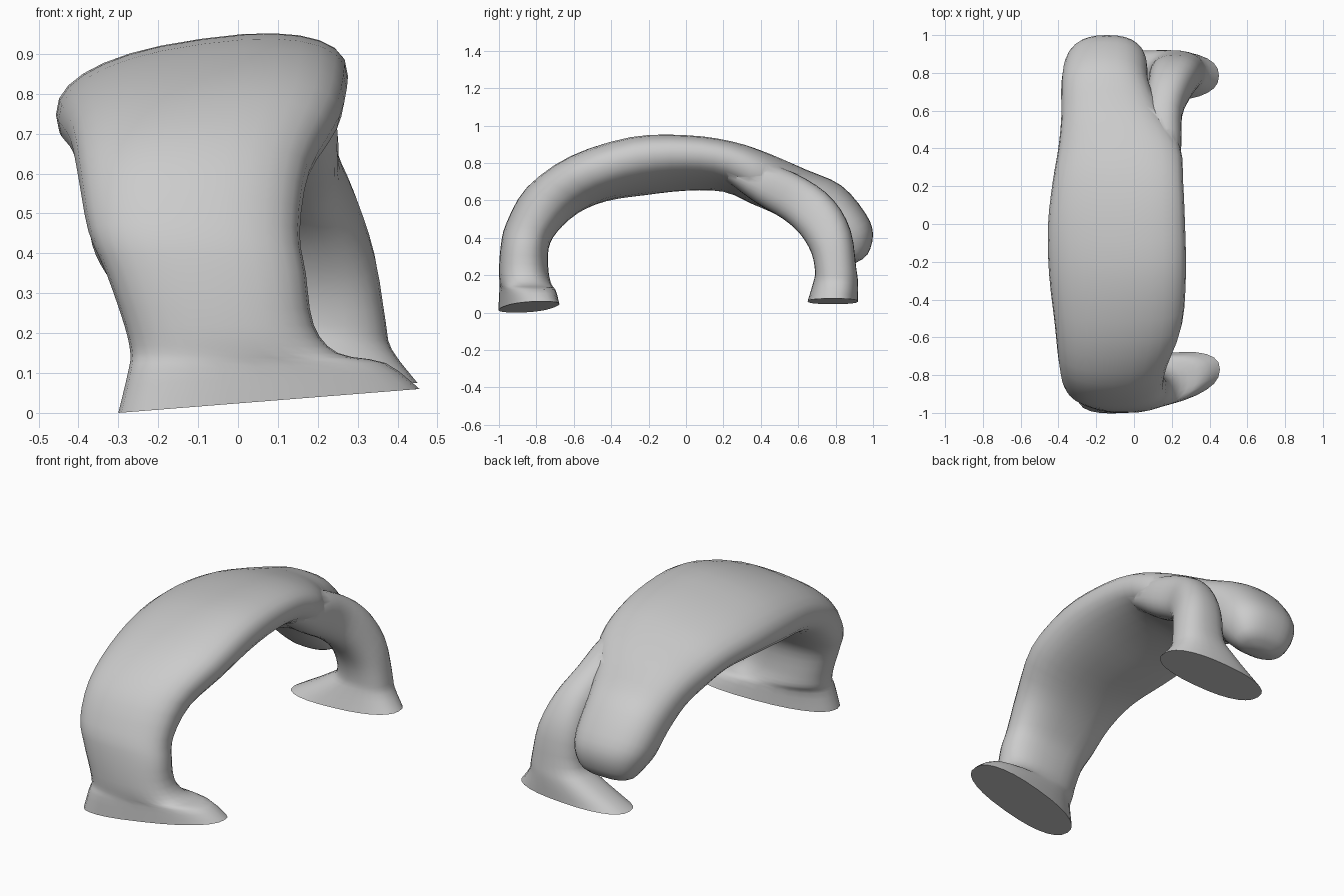
import bpy, bmesh, math

if "Cube" in bpy.data.objects:
    bpy.data.objects.remove(bpy.data.objects["Cube"])

SEGS, STEPS = 28, 3


def spline(p0, p1, p2, p3, t):
    # Catmull-Rom interpolation of whole stations
    return [0.5 * (2 * b + (c - a) * t + (2 * a - 5 * b + 4 * c - d) * t * t
                   + (3 * b - a - 3 * c + d) * t ** 3)
            for a, b, c, d in zip(p0, p1, p2, p3)]


def ring(s, power=0.84):
    # station: x left, x right, outer y/z, inner y/z, z rise and y shift toward +x
    x0, x1, yo, zo, yi, zi, rise, shift = s
    pts = []
    for i in range(SEGS):
        a = 2 * math.pi * i / SEGS
        c, n = math.cos(a), math.sin(a)
        c = math.copysign(abs(c) ** power, c)
        n = math.copysign(abs(n) ** power, n)
        pts.append(((x0 + x1) / 2 + c * (x1 - x0) / 2,
                    (yo + yi) / 2 + n * (yo - yi) / 2 + c * shift,
                    (zo + zi) / 2 + n * (zo - zi) / 2 + c * rise))
    return pts


def loft(name, stations):
    ext = [stations[0]] + stations + [stations[-1]]
    dense = [spline(*ext[i:i + 4], k / STEPS)
             for i in range(len(stations) - 1) for k in range(STEPS)]
    dense.append(stations[-1])
    bm = bmesh.new()
    rings = [[bm.verts.new(p) for p in ring(s)] for s in dense]
    for a, b in zip(rings, rings[1:]):
        for i in range(SEGS):
            j = (i + 1) % SEGS
            bm.faces.new((a[i], a[j], b[j], b[i]))
    bm.faces.new(rings[0])
    bm.faces.new(rings[-1])
    bmesh.ops.recalc_face_normals(bm, faces=bm.faces)
    me = bpy.data.meshes.new(name)
    bm.to_mesh(me)
    bm.free()
    ob = bpy.data.objects.new(name, me)
    bpy.context.collection.objects.link(ob)
    return ob


# Front foot, front leg, arch and the hanging rounded end
body = loft("arch_body", [
    (-.30, .455, -.98, .03, -.70, .03, .03, .07),
    (-.275, .37, -.985, .115, -.71, .115, .01, .05),
    (-.27, .25, -.995, .15, -.72, .15, 0, .015),
    (-.285, .19, -1.0, .22, -.735, .22, 0, 0),
    (-.33, .17, -.99, .36, -.735, .34, 0, 0),
    (-.375, .155, -.96, .48, -.69, .43, 0, 0),
    (-.40, .18, -.85, .67, -.58, .53, .01, 0),
    (-.42, .255, -.62, .83, -.43, .60, .03, 0),
    (-.45, .275, -.30, .925, -.22, .64, .05, 0),
    (-.455, .27, 0, .935, 0, .665, .05, 0),
    (-.43, .26, .25, .905, .20, .655, .04, 0),
    (-.40, .245, .45, .845, .36, .58, .02, 0),
    (-.385, .15, .64, .765, .49, .52, 0, 0),
    (-.385, .08, .83, .68, .63, .44, 0, 0),
    (-.37, .07, .96, .53, .70, .36, 0, 0),
    (-.335, .05, 1.0, .42, .75, .31, 0, 0),
    (-.28, 0, .97, .31, .81, .265, 0, 0),
    (-.2, -.1, .90, .262, .87, .26, 0, 0)])

# Rear leg branching from the arch, flaring into its foot
leg = loft("rear_leg", [
    (.0, .22, .25, .83, .22, .70, 0, 0),
    (.02, .25, .44, .80, .37, .59, 0, 0),
    (.05, .255, .64, .715, .52, .50, 0, 0),
    (.07, .30, .79, .60, .61, .42, 0, 0),
    (.08, .345, .88, .44, .67, .32, 0, 0),
    (.08, .37, .91, .24, .69, .22, 0, 0),
    (.0, .385, .92, .16, .68, .16, 0, 0),
    (-.20, .45, .92, .06, .65, .06, .015, 0)])

# Fuse the branch into the body and soften the crease between them
mod = body.modifiers.new("join", 'BOOLEAN')
mod.operation, mod.solver, mod.object = 'UNION', 'EXACT', leg
bpy.context.view_layer.objects.active = body
body.select_set(True)
bpy.ops.object.modifier_apply(modifier="join")
bpy.data.objects.remove(leg)
bpy.ops.object.shade_smooth_by_angle(angle=math.radians(40))
